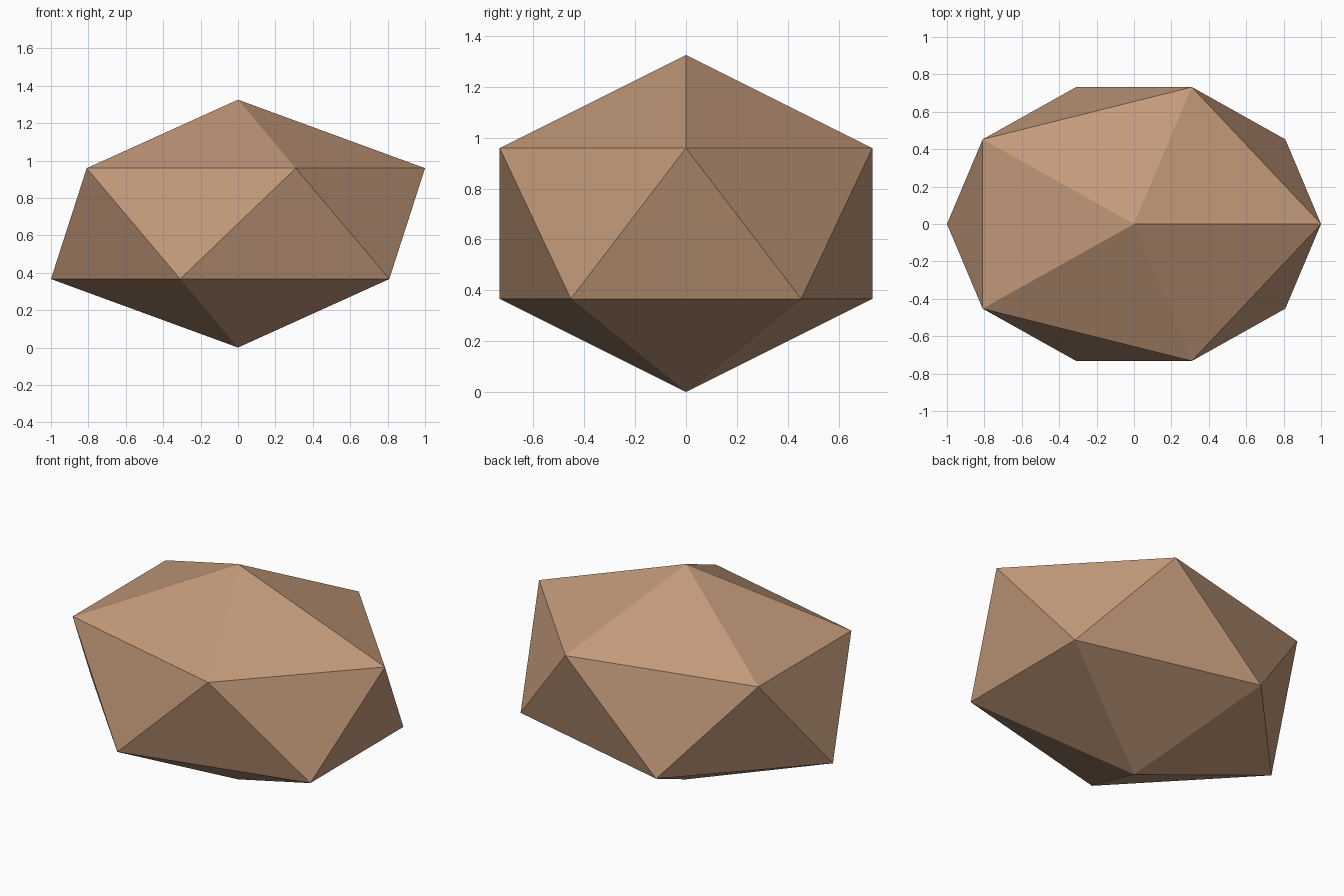
import bpy
from mathutils import Matrix

cube = bpy.data.objects.get("Cube")
if cube:
    bpy.data.objects.remove(cube, do_unlink=True)

# Overall proportions: half extents of the stretched sphere
RING = 0.8944  # ring radius of a unit icosahedron
SCALE = (1 / RING, 0.77 / RING, 0.6625)

# Boulder colour
stone = bpy.data.materials.new("tan_stone")
stone.use_nodes = True
colour = (0.54, 0.32, 0.195, 1)
stone.diffuse_color = colour
bsdf = stone.node_tree.nodes["Principled BSDF"]
bsdf.inputs["Base Color"].default_value = colour
bsdf.inputs["Roughness"].default_value = 0.9

# Faceted boulder resting on its lowest point
bpy.ops.mesh.primitive_ico_sphere_add(subdivisions=1, radius=1)
boulder = bpy.context.object
boulder.name = "boulder"
boulder.data.transform(Matrix.Translation((0, 0, SCALE[2])) @ Matrix.Diagonal((*SCALE, 1)))
boulder.data.materials.append(stone)
bpy.ops.object.shade_flat()
